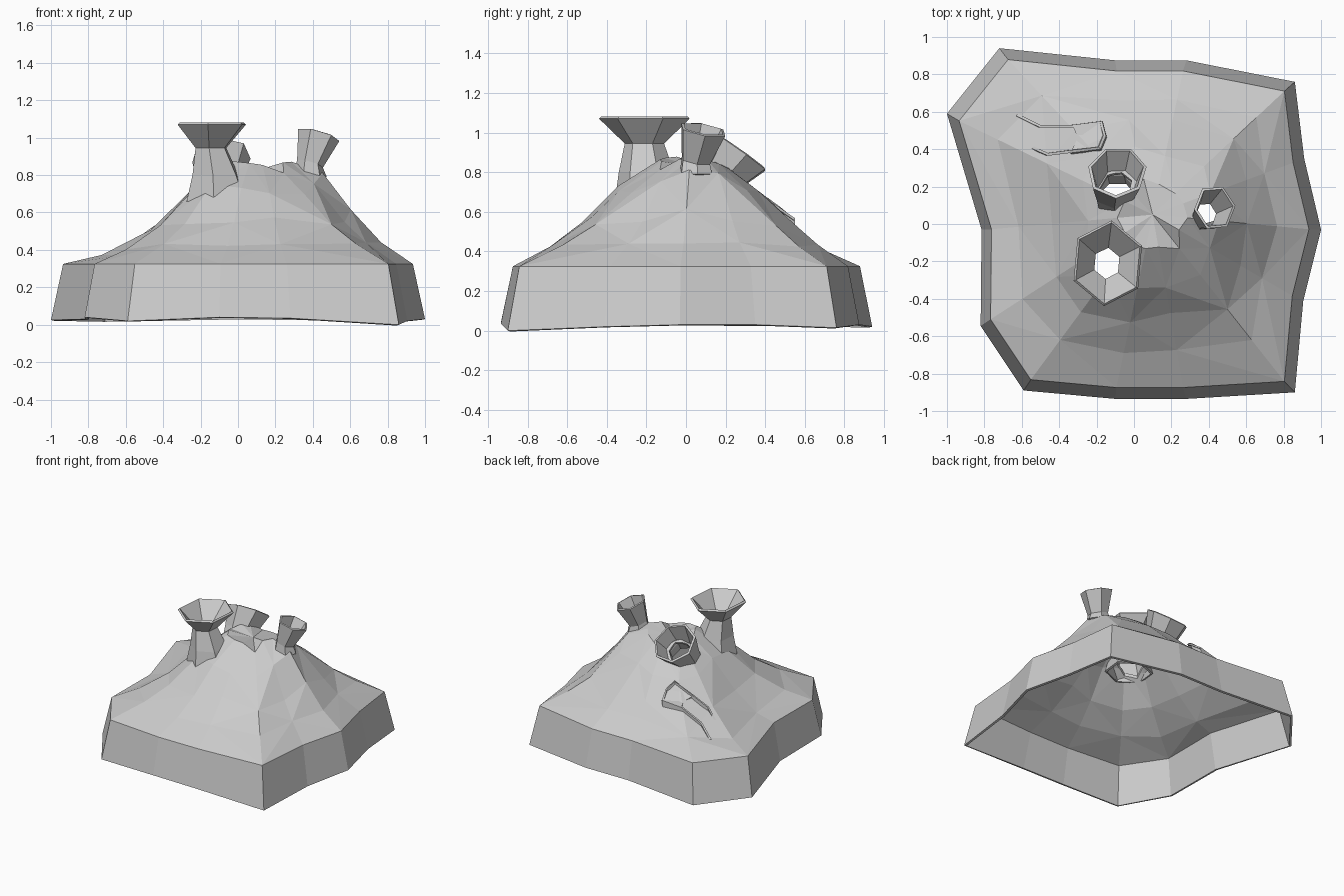
import bpy, bmesh, random
from math import sin, cos, pi, exp
from mathutils import Vector
from mathutils.bvhtree import BVHTree

if "Cube" in bpy.data.objects:
    bpy.data.objects.remove(bpy.data.objects["Cube"])

random.seed(4)


def make(name, verts, faces, thickness=0.0):
    bm = bmesh.new()
    vs = [bm.verts.new(v) for v in verts]
    for f in faces:
        bm.faces.new([vs[i] for i in f])
    me = bpy.data.meshes.new(name)
    bm.to_mesh(me)
    bm.free()
    ob = bpy.data.objects.new(name, me)
    bpy.context.collection.objects.link(ob)
    if thickness:
        mod = ob.modifiers.new("shell", 'SOLIDIFY')
        mod.thickness = thickness
        mod.offset = -1
        apply(ob, mod)
    return ob


def apply(ob, mod):
    bpy.context.view_layer.objects.active = ob
    bpy.ops.object.modifier_apply(modifier=mod.name)


def ring_faces(rings, n):
    return [(k * n + i, k * n + (i + 1) % n, (k + 1) * n + (i + 1) % n, (k + 1) * n + i)
            for k in range(rings - 1) for i in range(n)]


# Mound: irregular skirt outline, then rings shrinking and rounding to the peak
outline = [(1, -.03, .03), (.91, .35, .03), (.86, .76, .015), (.28, .875, .03),
           (-.10, .875, .03), (-.72, .94, .02), (-1, .59, .025), (-.815, -.03, .03),
           (-.82, -.545, .04), (-.59, -.89, .02), (-.10, -.935, .04), (.28, -.935, .035),
           (.86, -.90, 0), (.905, -.41, .02)]
n = len(outline)
shoulder = [Vector((x * .935, y * .935)) for x, y, z in outline]
peak = Vector((.10, .05))
# Swellings under the vents and a dip on the left: x, y, height, spread
bumps = [(.42, .05, .14, .15), (-.04, -.2, .10, .19), (-.08, .14, .07, .18), (-.55, .2, -.05, .3)]

verts = list(outline) + [(v.x, v.y, .325) for v in shoulder]
for s, z in [(.8, .42), (.6, .54), (.4, .675), (.2, .765)]:
    for v in shoulder:
        t = s + random.uniform(-.035, .035)
        d = v - peak
        w = .9 * (1 - s)
        p = peak + d.normalized() * (d.length * (1 - w) + .93 * w) * t
        h = z - (t - s) * .6
        for bx, by, amp, sig in bumps:
            h += amp * exp(-((p.x - bx) ** 2 + (p.y - by) ** 2) / (2 * sig * sig))
        verts.append((p.x, p.y, h))
tris = []
for a, b, c, d in ring_faces(6, n):
    if a < n:
        tris.append((a, b, c, d))
    else:
        tris += [(a, b, c), (a, c, d)] if (a + a // n) % 2 else [(a, b, d), (b, c, d)]
verts.append((peak.x, peak.y, .825))
tris += [(5 * n + i, 5 * n + (i + 1) % n, 6 * n) for i in range(n)]
surface = BVHTree.FromPolygons([Vector(v) for v in verts], tris)
mound = make("mound", verts, tris, .018)


# Lofted rings: each is (centre, axis, radius x, radius y)
def loft(name, sides, rings, thickness=0.0, turn=0.0, caps=False):
    vs = []
    for c, axis, rx, ry in rings:
        q = Vector((0, 0, 1)).rotation_difference(Vector(axis).normalized())
        for i in range(sides):
            a = turn + 2 * pi * i / sides
            vs.append(Vector(c) + q @ Vector((rx * cos(a), ry * sin(a), 0)))
    fs = ring_faces(len(rings), sides)
    if caps:
        m = (len(rings) - 1) * sides
        fs += [tuple(reversed(range(sides))), tuple(range(m, m + sides))]
    return make(name, vs, fs, thickness)


up = (0, 0, 1)
tilt_b = (.28, .18, 1)
tilt_c = (-.05, .58, .81)

# Open the mound under each vent
for sides, rings in [
        (6, [((-.14, -.21, .4), up, .10, .10), ((-.14, -.21, .95), up, .09, .09)]),
        (6, [((.39, .06, .4), up, .06, .06), ((.39, .06, .95), up, .06, .06)]),
        (7, [((-.09, .01, .5), tilt_c, .09, .09), ((-.1, .24, .86), tilt_c, .09, .09)])]:
    cutter = loft("vent_cutter", sides, rings, turn=.3, caps=True)
    mod = mound.modifiers.new("cut", 'BOOLEAN')
    mod.operation = 'DIFFERENCE'
    mod.solver = 'EXACT'
    mod.object = cutter
    apply(mound, mod)
    bpy.data.objects.remove(cutter)

# Front vent: skirted neck and wide level funnel
loft("front_vent", 6, [((-.11, -.19, .66), up, .18, .17), ((-.12, -.20, .80), up, .135, .14),
                       ((-.145, -.21, .945), up, .09, .10), ((-.14, -.21, 1.07), up, .20, .23)],
     .017, turn=.42)
# Side vent: small leaning cup
loft("side_vent", 6, [((.385, .05, .79), up, .09, .09), ((.385, .05, .86), tilt_b, .072, .08),
                      ((.432, .087, 1.015), tilt_b, .115, .125)], .015, turn=.1)
# Back vent: wide cup tilted backwards
loft("back_vent", 7, [((-.09, .14, .72), tilt_c, .12, .12), ((-.10, .18, .78), tilt_c, .12, .12),
                      ((-.09, .275, .90), tilt_c, .16, .17)], .018, turn=.2)

# Broken lip on the back slope: bent wall with two pointed prongs
path = [(-.62, .59, 0), (-.50, .53, .02), (-.33, .53, .03), (-.17, .55, .05), (-.15, .47, .04),
        (-.18, .40, .03), (-.34, .38, .02), (-.46, .365, .02), (-.55, .405, 0)]
top, low = [], []
for x, y, lift in path:
    z = surface.ray_cast(Vector((x, y, 2)), Vector((0, 0, -1)))[0].z
    top.append((x, y, z + lift))
    low.append((x - .02, y, z - .03 - lift * 1.5))
m = len(path)
make("broken_lip", top + low, [(i, i + 1, m + i + 1, m + i) for i in range(m - 1)], .015)
# Sloping hood over the root of the lip
make("lip_hood", [top[3], top[4], top[5], top[6], (-.30, .46, top[6][2] - .03), top[2]],
     [(0, 5, 4), (0, 4, 1), (1, 4, 3), (1, 3, 2)], .012)
